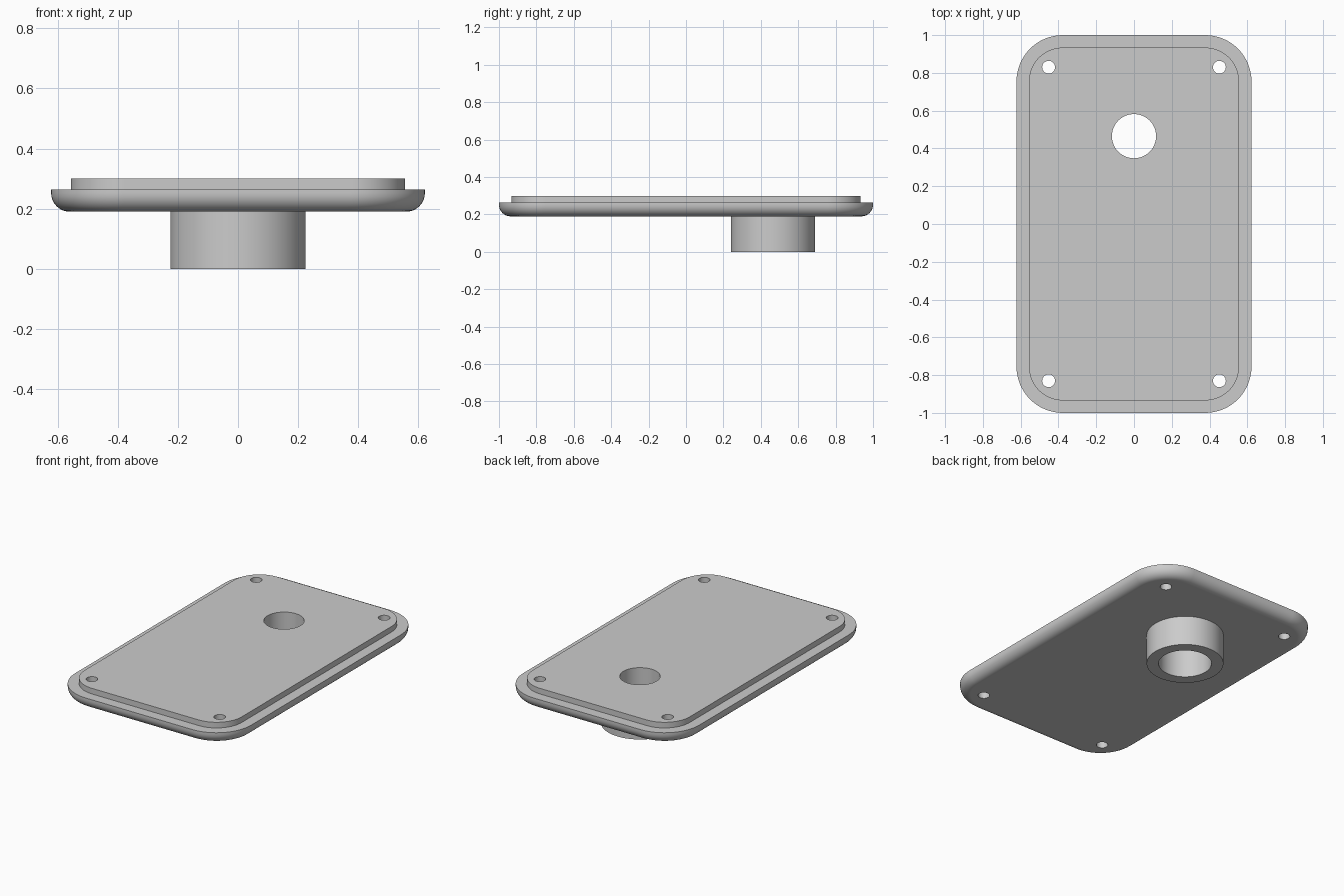
import bpy, bmesh, math

default = bpy.data.objects.get("Cube")
if default:
    bpy.data.objects.remove(default, do_unlink=True)

grey = bpy.data.materials.new("light grey")
grey.use_nodes = True
colour = (0.6, 0.6, 0.6, 1)
grey.diffuse_color = colour
grey.node_tree.nodes["Principled BSDF"].inputs["Base Color"].default_value = colour

HALF_X, HALF_Y, CORNER = 0.622, 1.0, 0.245
BOTTOM, LEDGE, TOP = 0.19, 0.264, 0.30
FILLET, LIP = 0.062, 0.066
BOSS_Y = 0.465


def rounded_ring(inset, z, steps=16):
    """Points of the rounded rectangle outline, moved inward by inset."""
    r = CORNER - inset
    cx, cy = HALF_X - CORNER, HALF_Y - CORNER
    pts = []
    for q, (sx, sy) in enumerate([(1, 1), (-1, 1), (-1, -1), (1, -1)]):
        for i in range(steps + 1):
            a = (q + i / steps) * math.pi / 2
            pts.append((sx * cx + r * math.cos(a), sy * cy + r * math.sin(a), z))
    return pts


def circle(r, z, y=0, n=64):
    return [(r * math.cos(2 * math.pi * i / n),
             y + r * math.sin(2 * math.pi * i / n), z) for i in range(n)]


def skin(name, rings, capped=True):
    """Join rings of equal length into a surface."""
    bm = bmesh.new()
    loops = [[bm.verts.new(p) for p in ring] for ring in rings]
    n = len(loops[0])
    for a, b in zip(loops, loops[1:]):
        for i in range(n):
            j = (i + 1) % n
            bm.faces.new((a[i], a[j], b[j], b[i]))
    if capped:
        bm.faces.new(loops[0][::-1])
        bm.faces.new(loops[-1])
    mesh = bpy.data.meshes.new(name)
    bm.to_mesh(mesh)
    bm.free()
    mesh.materials.append(grey)
    obj = bpy.data.objects.new(name, mesh)
    bpy.context.collection.objects.link(obj)
    return obj


def activate(obj):
    bpy.ops.object.select_all(action="DESELECT")
    obj.select_set(True)
    bpy.context.view_layer.objects.active = obj


def drill(target, x, y, r, n):
    """Cut a vertical through hole."""
    cutter = skin("hole_cutter", [circle(r, 0.1, 0, n), circle(r, 0.4, 0, n)])
    cutter.location = (x, y, 0)
    cutter.hide_render = True
    bpy.context.view_layer.update()
    mod = target.modifiers.new("hole", "BOOLEAN")
    mod.operation, mod.solver, mod.object = "DIFFERENCE", "EXACT", cutter
    activate(target)
    bpy.ops.object.modifier_apply(modifier=mod.name)
    bpy.data.objects.remove(cutter, do_unlink=True)


def smooth(obj):
    activate(obj)
    bpy.ops.object.shade_smooth_by_angle(angle=math.radians(30))
    mod = obj.modifiers.new("even shading", "WEIGHTED_NORMAL")
    mod.keep_sharp = True


# Cover plate: rounded lower edge, ledge and raised lip
rings = []
for i in range(9):
    a = i / 8 * math.pi / 2
    rings.append(rounded_ring(FILLET * (1 - math.sin(a)),
                              BOTTOM + FILLET * (1 - math.cos(a))))
rings += [rounded_ring(0, LEDGE), rounded_ring(LIP, LEDGE), rounded_ring(LIP, TOP)]
plate = skin("cover_plate", rings)

# Central bore and four corner screw holes
drill(plate, 0, BOSS_Y, 0.117, 64)
for sx in (-1, 1):
    for sy in (-1, 1):
        drill(plate, sx * 0.452, sy * 0.83, 0.034, 32)
smooth(plate)

# Hollow boss under the plate, wider inside than the bore above it
boss = skin("boss", [circle(0.155, BOTTOM, BOSS_Y), circle(0.155, 0, BOSS_Y),
                     circle(0.225, 0, BOSS_Y), circle(0.225, BOTTOM, BOSS_Y)],
            capped=False)
smooth(boss)
